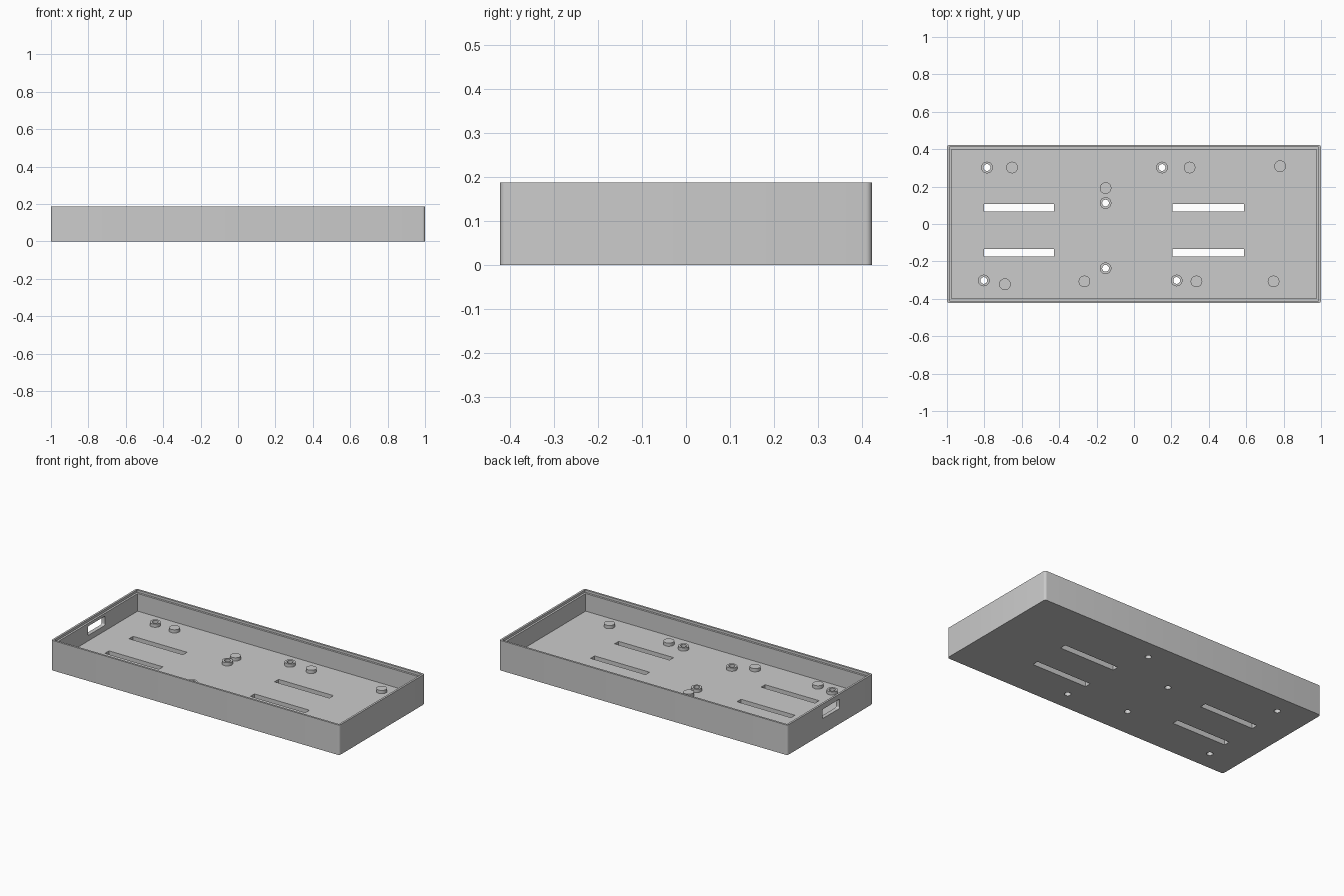
import bpy, bmesh
from mathutils import Matrix, Vector

if "Cube" in bpy.data.objects:
    bpy.data.objects.remove(bpy.data.objects["Cube"])

HALF_X, HALF_Y, HEIGHT = 1.0, 0.423, 0.188
FLOOR, BOSS_TOP = 0.0625, 0.083
WALL, LIP = 0.025, 0.0125

grey = bpy.data.materials.new("Plain grey")
grey.use_nodes = True
COLOUR = (0.6, 0.6, 0.6, 1)
grey.diffuse_color = COLOUR
grey.node_tree.nodes["Principled BSDF"].inputs["Base Color"].default_value = COLOUR


def finish(name, bm):
    mesh = bpy.data.meshes.new(name)
    bm.to_mesh(mesh)
    bm.free()
    mesh.materials.append(grey)
    obj = bpy.data.objects.new(name, mesh)
    bpy.context.collection.objects.link(obj)
    return obj


def add_box(bm, lo, hi):
    lo, hi = Vector(lo), Vector(hi)
    place = Matrix.Translation((lo + hi) / 2) @ Matrix.Diagonal((*(hi - lo), 1))
    return bmesh.ops.create_cube(bm, size=1, matrix=place)["verts"]


def box(name, lo, hi, axis=2, radius=0):
    """Box whose edges along one axis may be rounded."""
    bm = bmesh.new()
    add_box(bm, lo, hi)
    if radius:
        edges = [e for e in bm.edges
                 if abs((e.verts[0].co - e.verts[1].co).normalized()[axis]) > 0.9]
        bmesh.ops.bevel(bm, geom=edges, offset=radius, segments=5,
                        profile=0.5, affect='EDGES')
    return finish(name, bm)


def cylinders(name, spots, radius, z0, z1):
    bm = bmesh.new()
    for x, y in spots:
        bmesh.ops.create_cone(bm, cap_ends=True, segments=40, radius1=radius,
                              radius2=radius, depth=z1 - z0,
                              matrix=Matrix.Translation((x, y, (z0 + z1) / 2)))
    return finish(name, bm)


def cut(target, *cutters):
    bpy.context.view_layer.objects.active = target
    for cutter in cutters:
        mod = target.modifiers.new("cut", 'BOOLEAN')
        mod.operation, mod.solver, mod.object = 'DIFFERENCE', 'EXACT', cutter
        bpy.ops.object.modifier_apply(modifier=mod.name)


# Tray body, its cavity and the stepped rim
tray = box("tray", (-HALF_X, -HALF_Y, 0), (HALF_X, HALF_Y, HEIGHT), 2, 0.014)
cavity = box("cavity_cutter", (WALL - HALF_X, WALL - HALF_Y, FLOOR),
             (HALF_X - WALL, HALF_Y - WALL, 0.3))
rim = box("rim_cutter", (LIP - HALF_X, LIP - HALF_Y, HEIGHT - 0.015),
          (HALF_X - LIP, HALF_Y - LIP, 0.3))

# Port opening in one end wall
port = box("port_cutter", (-1.1, -0.095, 0.097), (-0.9, 0.075, 0.155), 0, 0.01)

# Four floor slots
bm = bmesh.new()
for x0, x1 in ((-0.802, -0.428), (0.207, 0.588)):
    for y in (0.086, -0.153):
        add_box(bm, (x0, y - 0.02, -0.1), (x1, y + 0.02, 0.15))
slots = finish("slot_cutter", bm)

# Drilled and solid bosses
drilled = [(-0.786, 0.302), (0.15, 0.302), (-0.152, 0.112),
           (-0.152, -0.237), (-0.803, -0.302), (0.228, -0.302)]
solid = [(-0.652, 0.302), (0.297, 0.302), (0.781, 0.309), (-0.152, 0.192),
         (-0.69, -0.322), (-0.265, -0.307), (0.334, -0.307), (0.746, -0.307)]
screw_bosses = cylinders("screw_bosses", drilled, 0.031, FLOOR, BOSS_TOP)
support_pads = cylinders("support_pads", solid, 0.031, FLOOR, BOSS_TOP)
drill = cylinders("drill_cutter", drilled, 0.018, -0.1, 0.15)

cutters = (cavity, rim, port, slots, drill)
cut(tray, *cutters)
cut(screw_bosses, drill)
for cutter in cutters:
    bpy.data.objects.remove(cutter)

# Smooth the round surfaces only
for obj in (tray, screw_bosses, support_pads):
    bpy.ops.object.select_all(action='DESELECT')
    obj.select_set(True)
    bpy.context.view_layer.objects.active = obj
    bpy.ops.object.shade_smooth_by_angle(angle=0.6)
